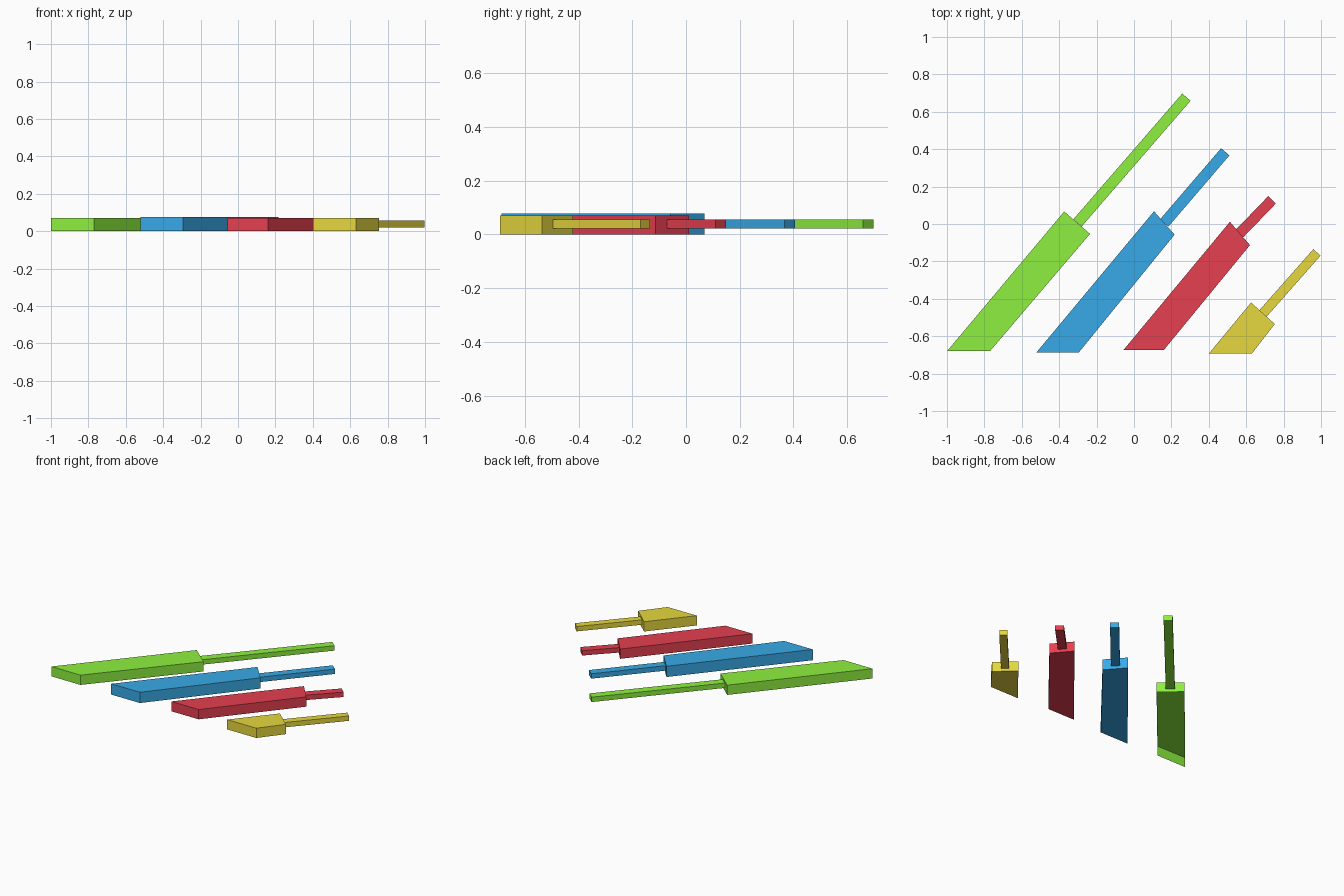
import bpy, bmesh
from mathutils import Vector

if "Cube" in bpy.data.objects:
    bpy.data.objects.remove(bpy.data.objects["Cube"])

def material(name, color):
    m = bpy.data.materials.new(name)
    m.diffuse_color = (*color, 1)
    m.use_nodes = True
    m.node_tree.nodes["Principled BSDF"].inputs["Base Color"].default_value = m.diffuse_color
    return m

def prism(name, outline, z0, z1, mat, open_bottom=False):
    """Extrude a counter-clockwise plan outline from z0 to z1."""
    bm = bmesh.new()
    low = [bm.verts.new((x, y, z0)) for x, y in outline]
    high = [bm.verts.new((x, y, z1)) for x, y in outline]
    n = len(outline)
    bm.faces.new(high)
    if not open_bottom:
        bm.faces.new(low[::-1])
    for i in range(n):
        j = (i + 1) % n
        bm.faces.new((low[i], low[j], high[j], high[i]))
    me = bpy.data.meshes.new(name)
    bm.to_mesh(me)
    bm.free()
    me.materials.append(mat)
    ob = bpy.data.objects.new(name, me)
    bpy.context.collection.objects.link(ob)

def rod_outline(start, end, width):
    a, b = Vector(start), Vector(end)
    d = (b - a).normalized()
    side = Vector((d.y, -d.x)) * width / 2
    return [a - side, a + side, b + side, b - side]

# colour name, colour, body outline, body height, rod start, rod end, rod width, open underside
bars = [
    ("green", (0.27, 0.87, 0.05),
     [(-1, -.68), (-.77, -.68), (-.235, -.053), (-.373, .067)], .07,
     (-.302, .006), (.28, .678), .059, True),
    ("blue", (0.04, 0.40, 0.80),
     [(-.522, -.687), (-.295, -.687), (.217, -.057), (.107, .068)], .077,
     (.162, .006), (.488, .386), .059, False),
    ("red", (0.79, 0.05, 0.08),
     [(-.056, -.673), (.16, -.673), (.62, -.113), (.513, .012)], .07,
     (.565, -.05), (.738, .129), .057, False),
    ("yellow", (0.79, 0.68, 0.05),
     [(.40, -.693), (.63, -.693), (.753, -.535), (.626, -.42)], .07,
     (.69, -.478), (.978, -.152), .052, False),
]

for name, color, body, height, start, end, width, hollow in bars:
    mat = material(name, color)
    # wide slanted body
    prism(name + "_body", body, 0, height, mat, hollow)
    # thin rod leaving the far end of the body
    prism(name + "_rod", rod_outline(start, end, width), .021, .056, mat)
